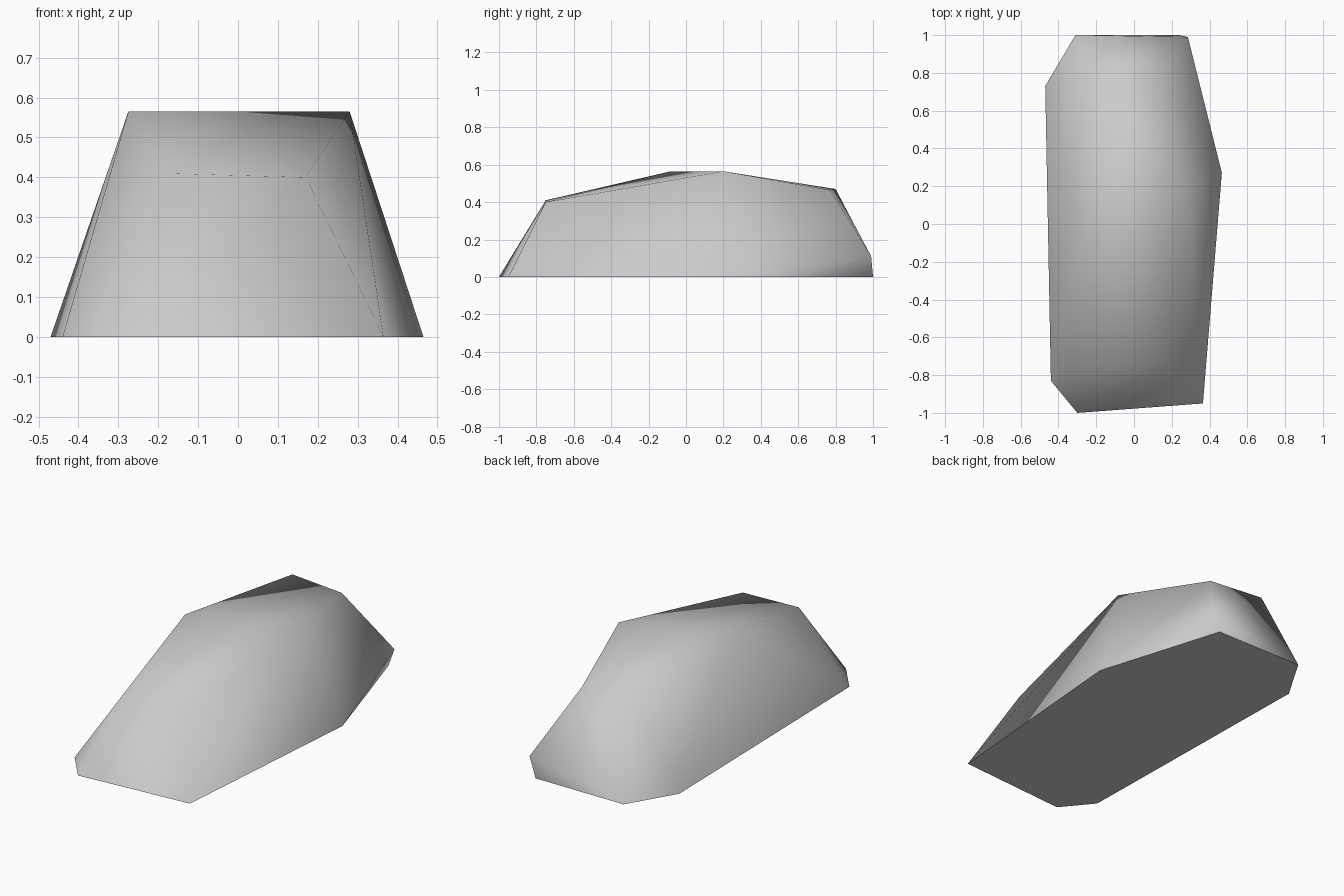
import bpy, bmesh

cube = bpy.data.objects.get("Cube")
if cube:
    bpy.data.objects.remove(cube, do_unlink=True)

# Single stone colour
stone = bpy.data.materials.new("stone_grey")
stone.use_nodes = True
grey = (0.6, 0.6, 0.6, 1)
stone.diffuse_color = grey
stone.node_tree.nodes["Principled BSDF"].inputs["Base Color"].default_value = grey

# Outline of the flat underside
base = [(-0.30, -1.0), (0.365, -0.95), (0.465, 0.27), (0.24, 1.0),
        (-0.31, 1.0), (-0.47, 0.73), (-0.44, -0.83)]

# Chipped corners of the upper surface
crown = {
    "front_left": (0.17, -0.75, 0.40),
    "front_right": (-0.18, -0.75, 0.41),
    "peak_left": (0.28, 0.20, 0.565),
    "peak_right": (-0.275, -0.08, 0.565),
    "back_left": (0.11, 0.77, 0.465),
    "back_right": (-0.22, 0.80, 0.47),
    "back_lip": (0.285, 0.99, 0.11),
}

bm = bmesh.new()
ground = [bm.verts.new((x, y, 0)) for x, y in base]
top = {name: bm.verts.new(co) for name, co in crown.items()}

# Wrap the corners in a skin
bmesh.ops.convex_hull(bm, input=bm.verts[:])
bmesh.ops.recalc_face_normals(bm, faces=bm.faces[:])

# Turn one edge so the back left flank is slightly hollow
edge = bm.edges.get((top["back_lip"], top["peak_left"]))
if edge:
    bmesh.utils.edge_rotate(edge, True)

# Join the underside into one flat face with a sharp rim
under = [f for f in bm.faces if all(v.co.z < 0.001 for v in f.verts)]
bmesh.ops.dissolve_faces(bm, faces=under)
bmesh.ops.recalc_face_normals(bm, faces=bm.faces[:])
for face in bm.faces:
    face.smooth = True
    if all(v.co.z < 0.001 for v in face.verts):
        face.smooth = False
        for e in face.edges:
            e.smooth = False

mesh = bpy.data.meshes.new("rock")
bm.to_mesh(mesh)
bm.free()
mesh.materials.append(stone)
rock = bpy.data.objects.new("rock", mesh)
bpy.context.collection.objects.link(rock)
